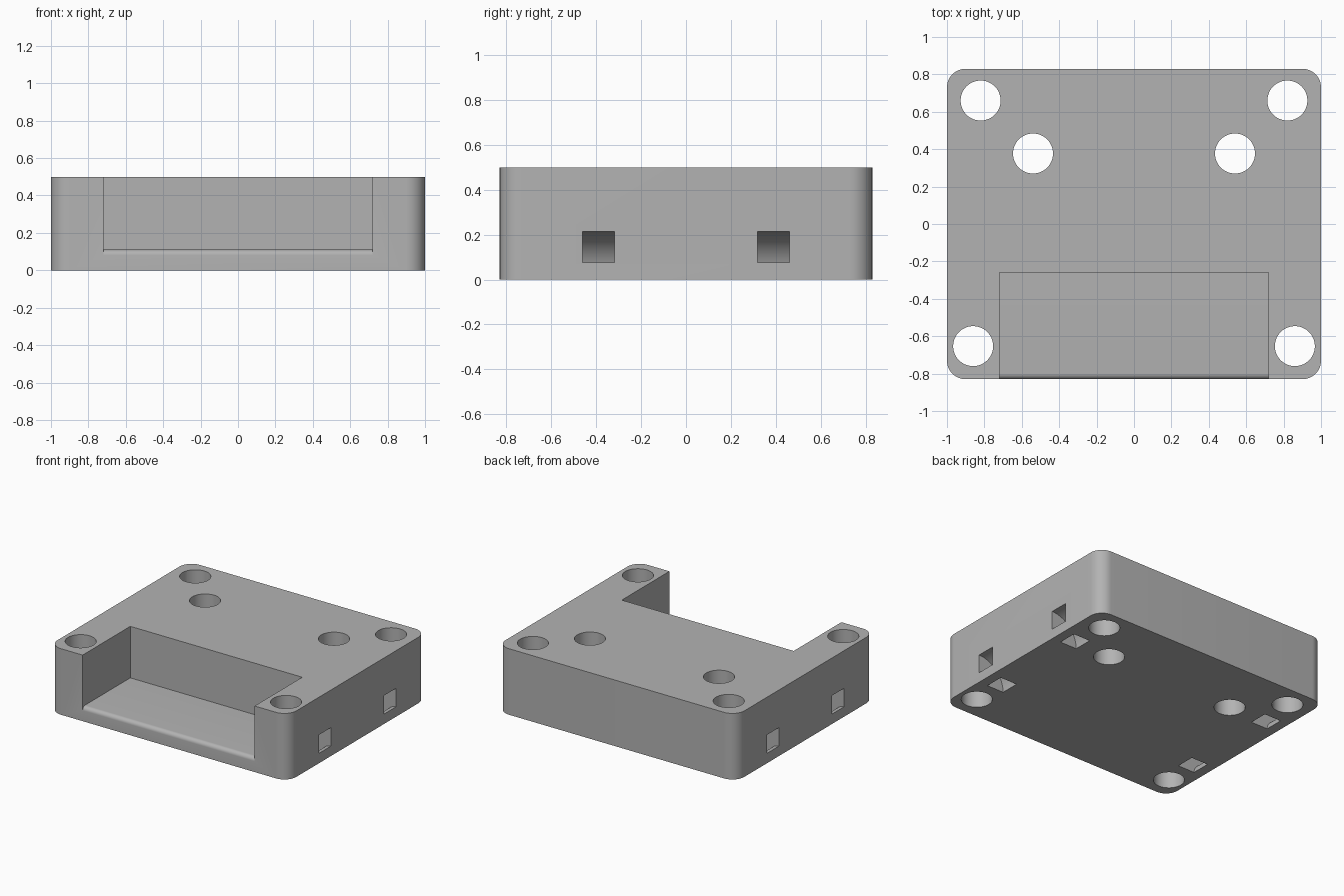
import bpy
from math import sin, cos, pi, radians
from mathutils import Vector

old = bpy.data.objects.get("Cube")
if old:
    bpy.data.objects.remove(old, do_unlink=True)

grey = bpy.data.materials.new("plain grey")
grey.use_nodes = True
grey.diffuse_color = (0.45, 0.45, 0.45, 1)
grey.node_tree.nodes["Principled BSDF"].inputs["Base Color"].default_value = (0.45, 0.45, 0.45, 1)


def arc(cx, cy, r, start, end, steps):
    """Points along an arc, angles in degrees."""
    angles = [radians(start + (end - start) * i / steps) for i in range(steps + 1)]
    return [(cx + r * cos(a), cy + r * sin(a)) for a in angles]


def prism(name, profile, low, high, place):
    """Extrude a 2D profile from low to high; place maps (u, v, depth) to xyz."""
    n = len(profile)
    verts = [Vector(place(u, v, d)) for d in (low, high) for u, v in profile]
    faces = [list(range(n))[::-1], list(range(n, 2 * n))]
    faces += [[i, (i + 1) % n, n + (i + 1) % n, n + i] for i in range(n)]
    mesh = bpy.data.meshes.new(name)
    mesh.from_pydata(verts, [], faces)
    mesh.materials.append(grey)
    obj = bpy.data.objects.new(name, mesh)
    bpy.context.collection.objects.link(obj)
    # Make every normal point outwards
    bpy.ops.object.select_all(action='DESELECT')
    bpy.context.view_layer.objects.active = obj
    obj.select_set(True)
    bpy.ops.object.mode_set(mode='EDIT')
    bpy.ops.mesh.select_all(action='SELECT')
    bpy.ops.mesh.normals_make_consistent(inside=False)
    bpy.ops.object.mode_set(mode='OBJECT')
    return obj


def along_z(u, v, d):
    return (u, v, d)


def along_y(u, v, d):
    return (u, d, v)


def along_x(u, v, d):
    return (d, u, v)


# Block with rounded upright corners
W, D, H, R = 1.0, 0.83, 0.5, 0.1
outline = (arc(W - R, D - R, R, 0, 90, 12) + arc(R - W, D - R, R, 90, 180, 12)
           + arc(R - W, R - D, R, 180, 270, 12) + arc(W - R, R - D, R, 270, 360, 12))
block = prism("block", outline, 0, H, along_z)

cutters = []

# Front pocket whose floor rolls over at the front edge
lip = 0.03
pocket = [(-0.26, 0.7), (-0.26, 0.11)] + arc(lip - D, 0.08, lip, 90, 180, 8)
pocket += [(-1, 0.08), (-1, 0.7)]
cutters.append(prism("pocket_cutter", pocket, -0.72, 0.72, along_x))

for side in (-1, 1):
    # Round screw holes straight through
    for x, y in ((0.82, 0.66), (0.54, 0.377), (0.86, -0.653)):
        circle = arc(side * x, y, 0.107, 0, 360, 48)[:-1]
        cutters.append(prism("hole_cutter", circle, -0.1, H + 0.1, along_z))
    # Curved strap tunnels from the side wall to the underside
    tunnel = arc(W, 0, 0.215, 80, 190, 22) + arc(W, 0, 0.075, 190, 80, 22)
    tunnel = [(side * u, v) for u, v in tunnel]
    # Square off both mouths so the bends stay inside the block
    bend = arc(W, 0, 0.215, 90, 180, 18) + [(W - 0.215, -0.05), (W - 0.075, -0.05)]
    bend += arc(W, 0, 0.075, 180, 90, 18) + [(W + 0.05, 0.075), (W + 0.05, 0.215)]
    tunnel = [(side * u, v) for u, v in bend]
    for y in (-0.39, 0.39):
        cutters.append(prism("tunnel_cutter", tunnel, y - 0.0715, y + 0.0715, along_y))

# Cut everything out of the block
bpy.ops.object.select_all(action='DESELECT')
bpy.context.view_layer.objects.active = block
block.select_set(True)
for cutter in cutters:
    cutter.hide_render = True
    mod = block.modifiers.new("cut", 'BOOLEAN')
    mod.operation = 'DIFFERENCE'
    mod.solver = 'EXACT'
    mod.object = cutter
    bpy.ops.object.modifier_apply(modifier=mod.name)
for cutter in cutters:
    bpy.data.objects.remove(cutter, do_unlink=True)

bpy.ops.object.shade_smooth_by_angle(angle=radians(30))
